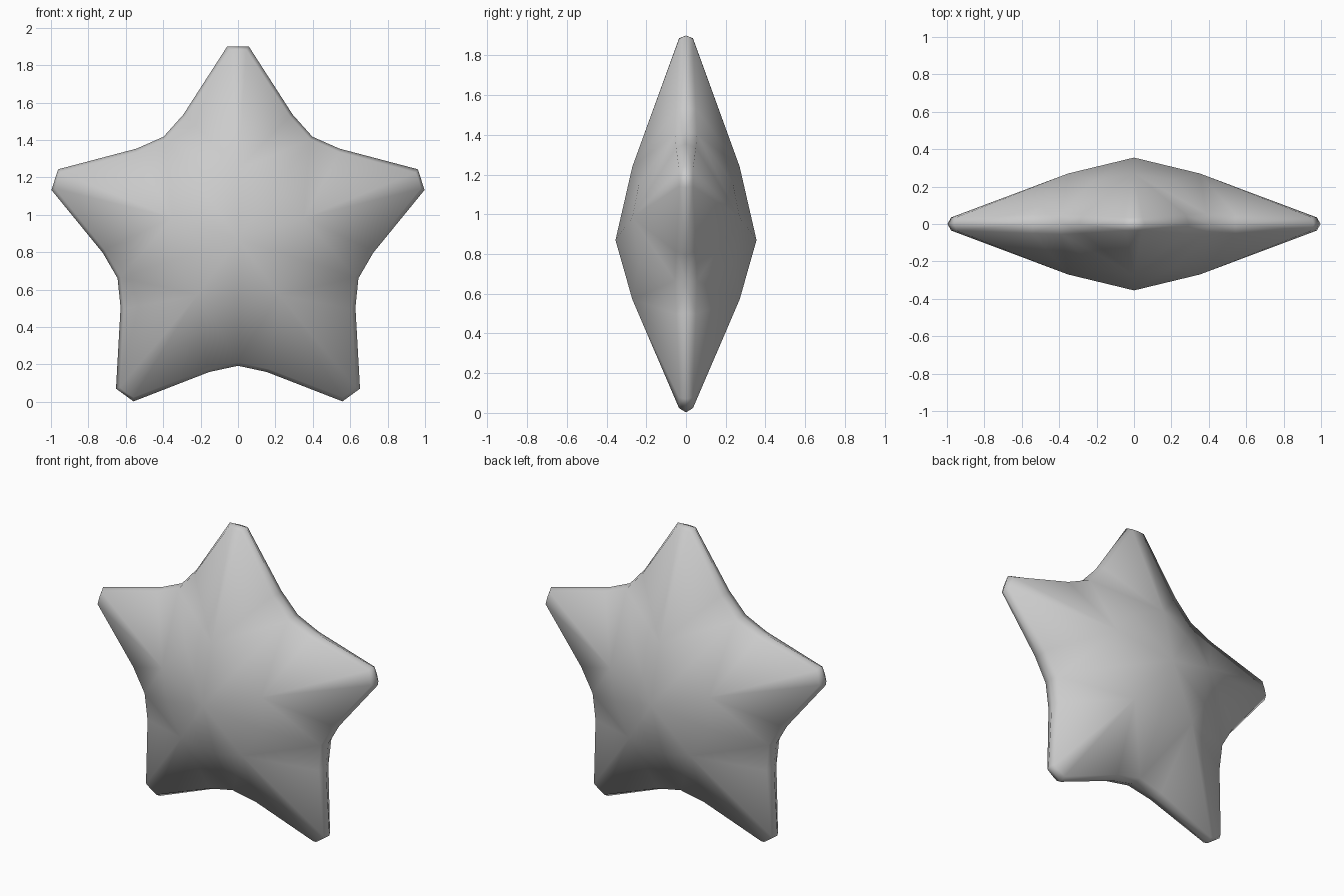
import bpy, bmesh, math
from mathutils import Matrix

cube = bpy.data.objects.get("Cube")
if cube:
    bpy.data.objects.remove(cube, do_unlink=True)

# One material for the whole star
grey = bpy.data.materials.new("light_grey")
grey.use_nodes = True
colour = (0.6, 0.6, 0.6, 1)
grey.diffuse_color = colour
grey.node_tree.nodes["Principled BSDF"].inputs["Base Color"].default_value = colour

# Half of one arm, pointing up: (across, depth, along)
c, s = math.cos(math.pi / 5), math.sin(math.pi / 5)
def valley(r, y):
    return (r * s, y, r * c)

points = {
    "apex": (0, -0.355, 0),
    "ridge": (0, -0.27, 0.37),
    "dip": valley(0.36, -0.235),
    "tip_mid": (0, -0.035, 1.016),
    "tip": (0.045, -0.035, 1.013),
    "side": (0.275, -0.05, 0.66),
    "notch": valley(0.66, -0.055),
    "rim_mid": (0, 0, 1.03),
    "rim_tip": (0.058, 0, 1.03),
    "rim_side": (0.293, 0, 0.665),
    "rim_notch": valley(0.677, 0),
}
faces = [
    ("apex", "ridge", "dip"),
    ("ridge", "side", "notch", "dip"),
    ("ridge", "tip", "side"),
    ("ridge", "tip_mid", "tip"),
    ("tip_mid", "rim_mid", "rim_tip", "tip"),
    ("tip", "rim_tip", "rim_side", "side"),
    ("side", "rim_side", "rim_notch", "notch"),
]

# Five arms, each mirrored left to right and front to back
bm = bmesh.new()
for arm in range(5):
    turn = Matrix.Rotation(arm * math.tau / 5, 4, 'Y')
    for mx in (1, -1):
        for my in (1, -1):
            place = Matrix.Translation((0, 0, 0.87)) @ turn @ Matrix.Diagonal((mx, my, 1, 1))
            verts = {}
            for name, co in points.items():
                verts[name] = bm.verts.new(co)
                verts[name].co = place @ verts[name].co
            for f in faces:
                bm.faces.new([verts[n] for n in f])
bmesh.ops.remove_doubles(bm, verts=bm.verts, dist=0.0005)
bmesh.ops.recalc_face_normals(bm, faces=bm.faces)
for f in bm.faces:
    f.smooth = True

mesh = bpy.data.meshes.new("star")
bm.to_mesh(mesh)
bm.free()
mesh.materials.append(grey)
star = bpy.data.objects.new("star", mesh)
bpy.context.collection.objects.link(star)
